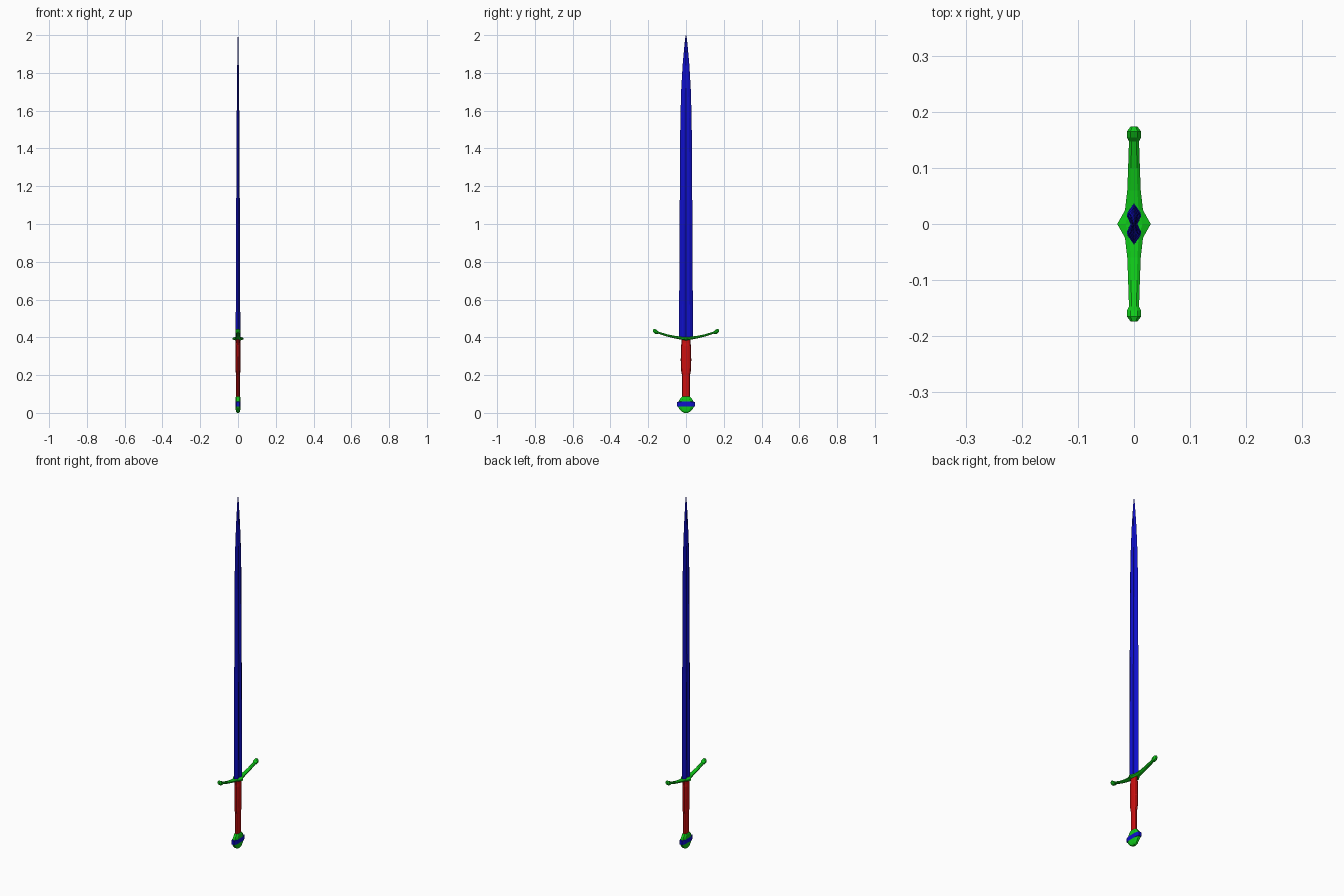
import bpy, bmesh, math

def mat(name, c):
    m = bpy.data.materials.new(name)
    m.diffuse_color = (*c, 1)
    return m

BLUE = mat("blue", (0.005, 0.005, 0.6))
GREEN = mat("green", (0.005, 0.6, 0.01))
RED = mat("red", (0.6, 0.005, 0.005))

def loft(name, rings, mats, rule=None):
    """Skin a list of equal-length point rings and cap both ends."""
    bm = bmesh.new()
    vs = [[bm.verts.new(p) for p in r] for r in rings]
    n = len(rings[0])
    for a, b in zip(vs, vs[1:]):
        for i in range(n):
            j = (i + 1) % n
            bm.faces.new((a[i], a[j], b[j], b[i]))
    bm.faces.new(vs[0][::-1])
    bm.faces.new(vs[-1])
    bmesh.ops.recalc_face_normals(bm, faces=bm.faces)
    if rule:
        for f in bm.faces:
            f.material_index = rule(f.calc_center_median())
    me = bpy.data.meshes.new(name)
    bm.to_mesh(me)
    bm.free()
    for m in mats:
        me.materials.append(m)
    ob = bpy.data.objects.new(name, me)
    bpy.context.collection.objects.link(ob)
    return ob

# unit cross-section of the blade: two bevelled edges and a central groove
half = [(0, 1), (0.95, 0.55), (1, 0.36), (0.5, 0.0), (1, -0.36), (0.95, -0.55), (0, -1)]
section = half + [(-x, y) for x, y in half[-2:0:-1]]

# blade: z, half thickness, half width
blade = [(0.39, 0.0125, 0.037), (1.0, 0.010, 0.034), (1.56, 0.007, 0.030),
         (1.72, 0.0055, 0.025), (1.84, 0.004, 0.018), (1.93, 0.0028, 0.010),
         (1.98, 0.002, 0.005), (2.0, 0.0005, 0.001)]
loft("blade", [[(x * t, y * w, z) for x, y in section] for z, t, w in blade], [BLUE])

def oval(z, rx, ry, n=12):
    return [(rx * math.cos(2 * math.pi * i / n), ry * math.sin(2 * math.pi * i / n), z)
            for i in range(n)]

# grip, with a fuller upper half
grip = [(0.075, 0.011, 0.021), (0.20, 0.011, 0.021), (0.215, 0.012, 0.025),
        (0.28, 0.013, 0.028), (0.355, 0.014, 0.026), (0.37, 0.012, 0.024),
        (0.395, 0.012, 0.025)]
loft("grip", [oval(*g) for g in grip], [RED])

# guard: y, centre z, half thickness x, half height z
side = [(0.012, 0.394, 0.023, 0.009), (0.025, 0.396, 0.016, 0.008),
        (0.06, 0.401, 0.012, 0.007), (0.10, 0.410, 0.0105, 0.006),
        (0.147, 0.425, 0.009, 0.006), (0.154, 0.428, 0.0125, 0.011),
        (0.165, 0.432, 0.0125, 0.013), (0.174, 0.435, 0.006, 0.007)]
path = [(-y, z, a, b) for y, z, a, b in side[::-1]] + [(0, 0.393, 0.030, 0.009)] + side
corners = [(1, 0.4), (0.5, 1), (-0.5, 1), (-1, 0.4),
           (-1, -0.4), (-0.5, -1), (0.5, -1), (1, -0.4)]
loft("guard", [[(a * u, y, z + b * v) for u, v in corners] for y, z, a, b in path], [GREEN])

# pommel with a blue band round the middle
pommel = [(0.0, 0.006, 0.010), (0.008, 0.011, 0.024), (0.022, 0.013, 0.036),
          (0.034, 0.014, 0.043), (0.035, 0.0145, 0.048), (0.058, 0.0145, 0.048),
          (0.059, 0.014, 0.040), (0.072, 0.014, 0.033), (0.083, 0.013, 0.024),
          (0.087, 0.010, 0.020)]
loft("pommel", [[(x * u, y * v, z) for u, v in
                 [(1, 0.6), (0.5, 1), (-0.5, 1), (-1, 0.6),
                  (-1, -0.6), (-0.5, -1), (0.5, -1), (1, -0.6)]]
                for z, x, y in pommel],
     [GREEN, BLUE], lambda c: 1 if 0.0343 < c.z < 0.0587 else 0)
